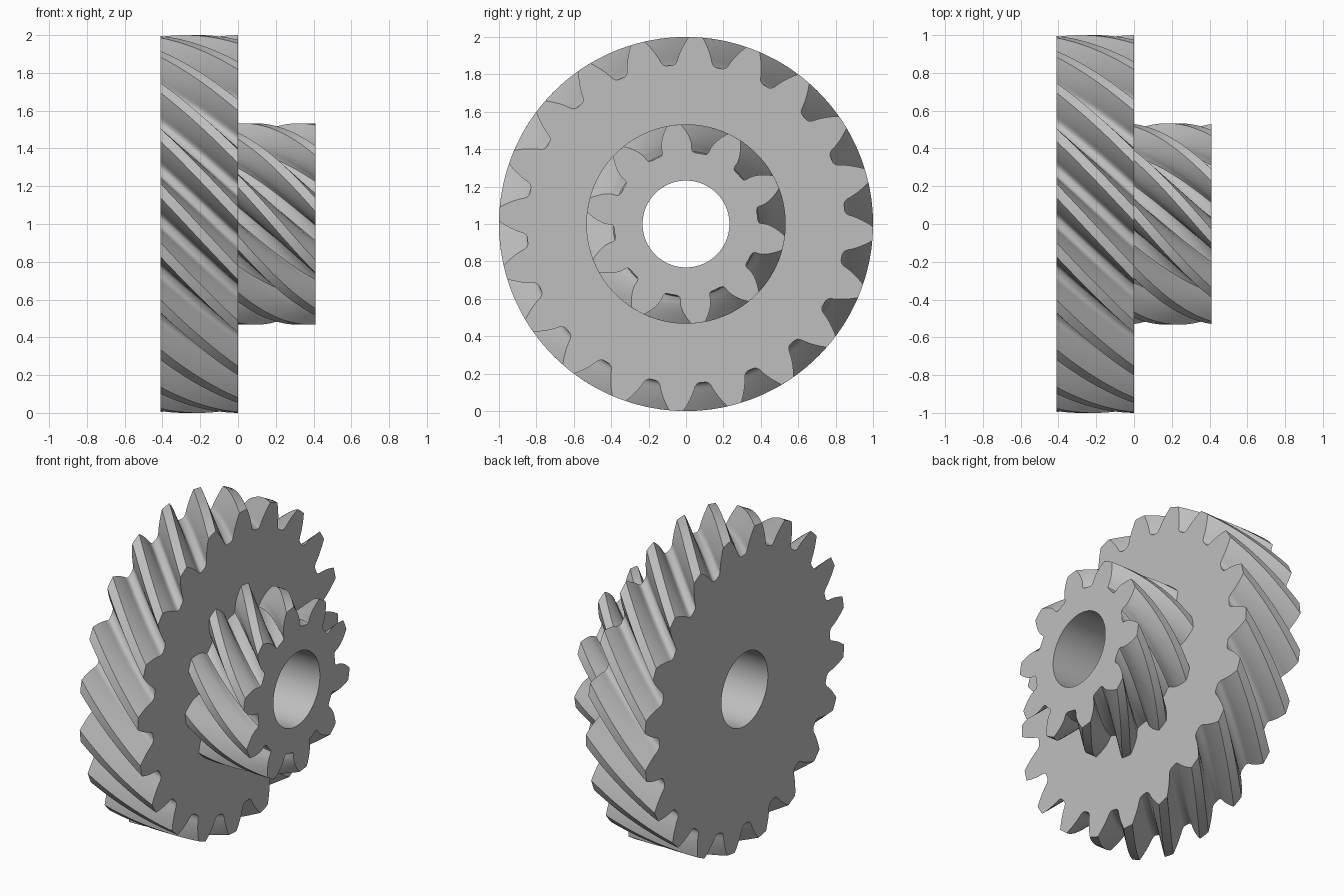
import bpy, bmesh
from math import pi, tan, cos, sin, acos, atan, radians

cube = bpy.data.objects.get("Cube")
if cube:
    bpy.data.objects.remove(cube, do_unlink=True)

steel = bpy.data.materials.new("plain grey")
steel.use_nodes = True
grey = (0.52, 0.52, 0.52, 1)
steel.diffuse_color = grey
steel.node_tree.nodes["Principled BSDF"].inputs["Base Color"].default_value = grey

MODULE = 0.0934                       # transverse module
HELIX = radians(45)
NORMAL_MODULE = MODULE * cos(HELIX)
PRESSURE = atan(tan(radians(20)) / cos(HELIX))
BORE = 0.232
WIDTH = 0.41


def inv(a):
    return tan(a) - a


def tooth_profile(teeth):
    """(radius, angle) points around a whole gear, tooth centred on angle 0."""
    pitch = teeth * MODULE / 2
    base = pitch * cos(PRESSURE)
    tip = pitch + NORMAL_MODULE
    root = pitch - 1.25 * NORMAL_MODULE

    def half_angle(r):
        a = acos(min(1, base / r))
        return pi / (2 * teeth) + inv(PRESSURE) - inv(a)

    # Involute flank from tip to root, then a small fillet
    flank = []
    foot = root + 0.02
    for i in range(9):
        r = tip + (foot - tip) * i / 8
        flank.append((r, half_angle(r)))
    edge = half_angle(root)
    flank += [(root + 0.006, edge + 0.005 / root), (root, edge + 0.018 / root)]

    # Mirror the flank for the other side; centre points on tip and root arcs
    tooth = [(r, -a) for r, a in reversed(flank)] + [(tip, 0)] + flank
    tooth.append((root, pi / teeth))
    return [(r, a + k * 2 * pi / teeth) for k in range(teeth) for r, a in tooth]


def helical_gear(name, teeth, x0, x1, phase, phase_x, layers, open_start):
    profile = tooth_profile(teeth)
    n = len(profile)
    pitch = teeth * MODULE / 2
    bm = bmesh.new()
    outer, inner = [], []
    for j in range(layers + 1):
        x = x0 + (x1 - x0) * j / layers
        turn = phase + (x - phase_x) * tan(HELIX) / pitch

        def vert(r, a):
            return bm.verts.new((x, r * cos(a + turn), 1 + r * sin(a + turn)))
        outer.append([vert(r, a) for r, a in profile])
        start = profile[0][1]
        inner.append([vert(BORE, start + 2 * pi * i / n) for i in range(n)])

    def strip(a, b):
        return [bm.faces.new((a[i], a[(i + 1) % n], b[(i + 1) % n], b[i]))
                for i in range(n)]
    for j in range(layers):
        strip(outer[j], outer[j + 1])
        strip(inner[j + 1], inner[j])
    start_cap = strip(inner[0], outer[0])
    strip(outer[-1], inner[-1])
    bmesh.ops.recalc_face_normals(bm, faces=bm.faces)
    if open_start:                    # hidden joint against the other gear
        bmesh.ops.delete(bm, geom=start_cap, context='FACES_ONLY')

    mesh = bpy.data.meshes.new(name)
    bm.to_mesh(mesh)
    bm.free()
    mesh.materials.append(steel)
    obj = bpy.data.objects.new(name, mesh)
    bpy.context.collection.objects.link(obj)
    bpy.ops.object.select_all(action='DESELECT')
    obj.select_set(True)
    bpy.context.view_layer.objects.active = obj
    bpy.ops.object.shade_smooth_by_angle(angle=radians(32))
    return obj


# Wide gear on the right, small pinion on the left, sharing one bore
helical_gear("large_gear", 20, -WIDTH, 0, radians(87), 0, 14, False)
helical_gear("small_gear", 10, 0, WIDTH, radians(97), WIDTH, 24, True)
